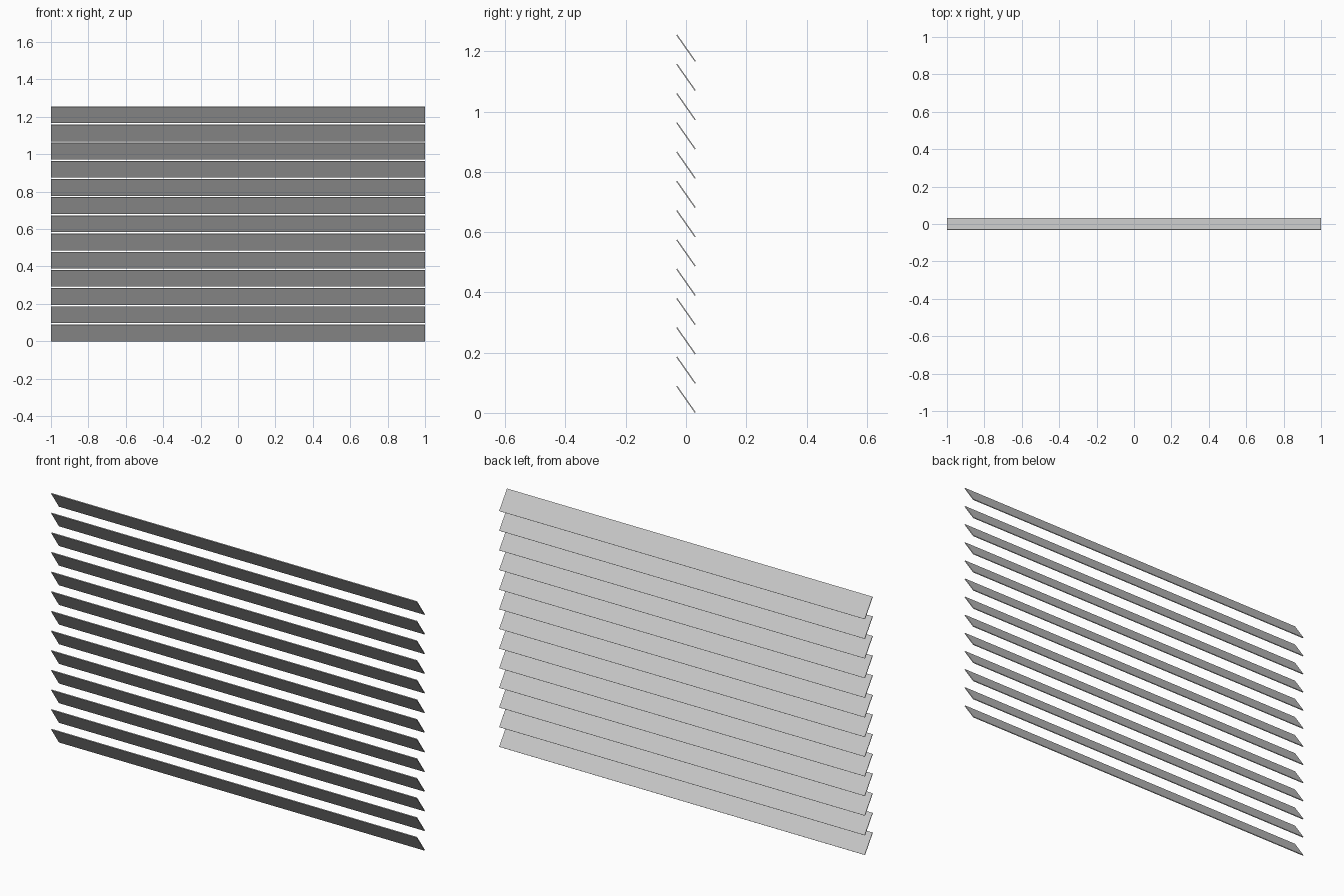
import bpy
import math

if "Cube" in bpy.data.objects:
    bpy.data.objects.remove(bpy.data.objects["Cube"])

COUNT = 13
LENGTH, WIDTH, THICK = 2.0, 0.107, 0.004
TILT = math.radians(55)
TOTAL_HEIGHT = 1.256

# Painted slat colour
grey = bpy.data.materials.new("light grey")
grey.diffuse_color = (0.6, 0.6, 0.6, 1)
grey.use_nodes = True
grey.node_tree.nodes["Principled BSDF"].inputs["Base Color"].default_value = grey.diffuse_color

# Vertical extent of one tilted slat sets the spacing
slat_height = WIDTH * math.sin(TILT) + THICK * math.cos(TILT)
pitch = (TOTAL_HEIGHT - slat_height) / (COUNT - 1)

# Tilted slats, high edge at the front
for i in range(COUNT):
    bpy.ops.mesh.primitive_cube_add(size=1, location=(0, 0, slat_height / 2 + i * pitch))
    slat = bpy.context.object
    slat.name = f"blind_slat_{i + 1}"
    slat.scale = (LENGTH, WIDTH, THICK)
    slat.rotation_euler.x = -TILT
    bpy.ops.object.transform_apply(location=False, rotation=True, scale=True)
    slat.data.materials.append(grey)
